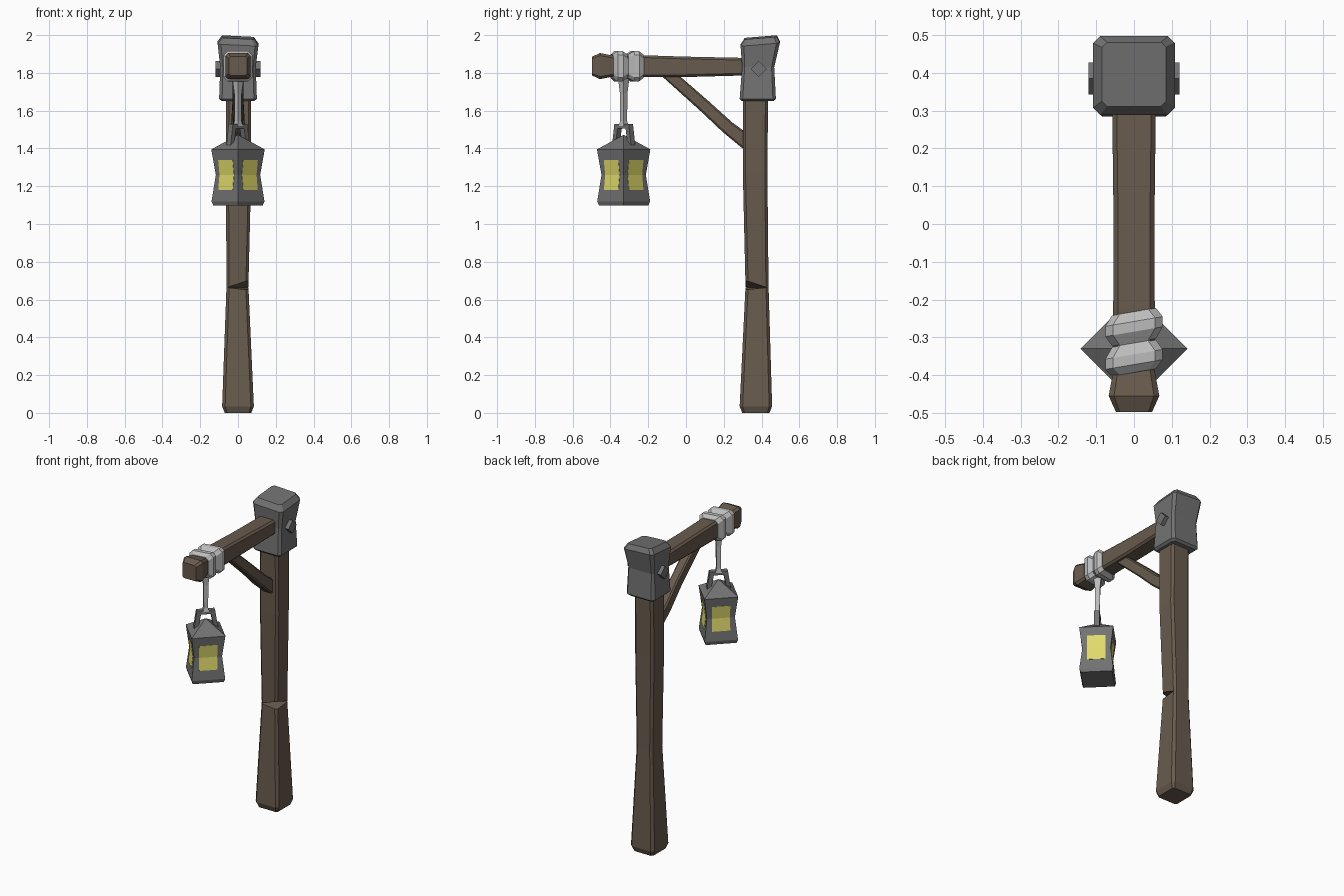
import bpy, bmesh, math
from mathutils import Vector

if "Cube" in bpy.data.objects:
    bpy.data.objects.remove(bpy.data.objects["Cube"])


def material(name, rgb):
    m = bpy.data.materials.new(name)
    m.diffuse_color = (*rgb, 1)
    m.use_nodes = True
    m.node_tree.nodes["Principled BSDF"].inputs["Base Color"].default_value = m.diffuse_color
    return m


WOOD = material("wood", (0.14, 0.105, 0.075))
IRON = material("dark_iron", (0.17, 0.17, 0.17))
PALE = material("pale_wrap", (0.5, 0.5, 0.5))
GLOW = material("yellow_glass", (0.75, 0.70, 0.15))


def octagon(hu, hv, b, place):
    """Chamfered rectangle; place(u, v) maps it into space."""
    pts = [(hu, -hv + b), (hu, hv - b), (hu - b, hv), (-hu + b, hv),
           (-hu, hv - b), (-hu, -hv + b), (-hu + b, -hv), (hu - b, -hv)]
    return [place(u, v) for u, v in pts]


def square(hu, hv, place):
    return [place(u, v) for u, v in ((hu, -hv), (hu, hv), (-hu, hv), (-hu, -hv))]


def loft(name, rings, mat):
    """Skin a row of equal rings and close both ends."""
    bm = bmesh.new()
    rows = [[bm.verts.new(p) for p in r] for r in rings]
    n = len(rows[0])
    for a, b in zip(rows, rows[1:]):
        for i in range(n):
            j = (i + 1) % n
            bm.faces.new((a[i], a[j], b[j], b[i]))
    bm.faces.new(rows[0][::-1])
    bm.faces.new(rows[-1])
    bmesh.ops.recalc_face_normals(bm, faces=bm.faces)
    me = bpy.data.meshes.new(name)
    bm.to_mesh(me)
    bm.free()
    ob = bpy.data.objects.new(name, me)
    bpy.context.collection.objects.link(ob)
    me.materials.append(mat)
    return ob


# Post: z, centre x, centre y, half x, half y, chamfer
post = loft("post", [
    octagon(hx, hy, b, lambda u, v: Vector((cx + u, cy + v, z)))
    for z, cx, cy, hx, hy, b in [
        (0.00, 0.0, 0.37, 0.070, 0.072, 0.012),
        (0.035, 0.0, 0.37, 0.084, 0.086, 0.016),
        (0.67, -0.003, 0.376, 0.058, 0.061, 0.014),
        (1.27, 0.003, 0.366, 0.067, 0.065, 0.014),
        (1.75, 0.003, 0.368, 0.065, 0.067, 0.014)]], WOOD)

# Axe notch on the front right corner of the post
d, s = Vector((1, -1, 0)).normalized(), Vector((1, 1, 0)).normalized()
core = Vector((0, 0.376, 0.664))
cutter = loft("notch_cutter", [
    [core + s * w, core + d * 0.13 + s * w + Vector((0, 0, 0.06)),
     core + d * 0.13 + s * w + Vector((0, 0, -0.02))] for w in (-0.2, 0.2)], IRON)
cutter.hide_render = True
cutter.hide_viewport = True
cut = post.modifiers.new("notch", "BOOLEAN")
cut.operation = "DIFFERENCE"
cut.solver = "EXACT"
cut.object = cutter

# Iron cap with a tilted top: z, half x, half y, centre y, chamfer, tilt
loft("post_cap", [
    octagon(hx, hy, b, lambda u, v: Vector((u, cy + v, z + t * (0.08 * v - 0.05 * u))))
    for z, hx, hy, cy, b, t in [
        (1.65, 0.085, 0.083, 0.38, 0.012, 0),
        (1.663, 0.100, 0.096, 0.38, 0.016, 0),
        (1.83, 0.094, 0.085, 0.382, 0.014, 0),
        (1.955, 0.108, 0.104, 0.393, 0.018, 1),
        (1.988, 0.085, 0.085, 0.396, 0.014, 1)]], IRON)

# Diamond bolts on both sides of the cap
for side, label in ((-1, "left"), (1, "right")):
    loft("cap_bolt_" + label, [
        [Vector((side * x, 0.385 + a * 0.042, 1.82 + c * 0.042))
         for a, c in ((1, 0), (0, 1), (-1, 0), (0, -1))] for x in (0.08, 0.12)], IRON)

# Beam: y, centre z, half x, half z, chamfer
loft("beam", [
    octagon(hx, hz, b, lambda u, v: Vector((u, y, cz + v)))
    for y, cz, hx, hz, b in [
        (-0.497, 1.836, 0.048, 0.050, 0.010),
        (-0.455, 1.836, 0.067, 0.069, 0.014),
        (-0.39, 1.836, 0.055, 0.056, 0.012),
        (-0.22, 1.835, 0.055, 0.058, 0.012),
        (0.0, 1.832, 0.054, 0.054, 0.012),
        (0.33, 1.833, 0.058, 0.046, 0.012)]], WOOD)

# Two slanted wraps round the beam
loft("beam_wraps", [
    octagon(h, h + 0.004, 0.02, lambda u, v: Vector((u, y + 0.17 * u, 1.835 + v)))
    for y, h in [(-0.393, 0.058), (-0.372, 0.076), (-0.345, 0.076), (-0.315, 0.057),
                 (-0.285, 0.076), (-0.258, 0.076), (-0.232, 0.058)]], PALE)

# Diagonal brace: y, z, half width, half depth, ends cut to meet post and beam
e = Vector((0, 0.70, 0.71))
loft("brace", [
    octagon(hx, hd, 0.009, lambda u, v: Vector((u, y, z)) + cutdir * v)
    for y, z, hx, hd, cutdir in [
        (-0.10, 1.80, 0.030, 0.047, Vector((0, 1, 0))),
        (0.10, 1.623, 0.030, 0.034, e),
        (0.22, 1.512, 0.036, 0.036, e),
        (0.33, 1.425, 0.036, 0.050, Vector((0, 0, 1)))]], WOOD)

# Hanger rod
LY = -0.33


def lantern(u, v, z):
    """Lantern space: u runs along the handle, turned 45 degrees."""
    return Vector((0, LY, z)) + s * u + d * v


loft("hanger", [
    square(h, h, lambda u, v: lantern(u, v, z))
    for z, h in [(1.52, 0.018), (1.545, 0.013), (1.69, 0.014), (1.77, 0.021)]], PALE)

# Lantern handle: bent bar, as along-handle offset, height, corner direction
bar = [(-0.060, 1.41, 1, 0), (-0.042, 1.517, 1, -1), (0.042, 1.517, 1, 1), (0.060, 1.41, 1, 0)]
frames = [(-1, 0), (-1, 1), (1, 1), (1, 0)]
loft("lantern_handle", [
    square(0.012, 0.016, lambda u, v: lantern(p[0] + f[0] * u, v, p[1] + f[1] * u))
    for p, f in zip(bar, frames)], IRON)

# Lantern body with waisted sides and pyramid roof
loft("lantern_body", [
    square(h, h, lambda u, v: lantern(u, v, z))
    for z, h in [(1.097, 0.092), (1.12, 0.099), (1.26, 0.083),
                 (1.395, 0.100), (1.47, 0.003)]], IRON)

# Yellow panes following the waist on all four faces
for k in range(4):
    c, n = math.cos(k * math.pi / 2), math.sin(k * math.pi / 2)
    rings = []
    for z, out in [(1.18, 0.094), (1.26, 0.085), (1.34, 0.0945)]:
        rings.append([lantern(c * r - n * w, n * r + c * w, z)
                      for r, w in ((out, -0.054), (out, 0.054),
                                   (out - 0.006, 0.054), (out - 0.006, -0.054))])
    loft("lantern_pane_%d" % (k + 1), rings, GLOW)
